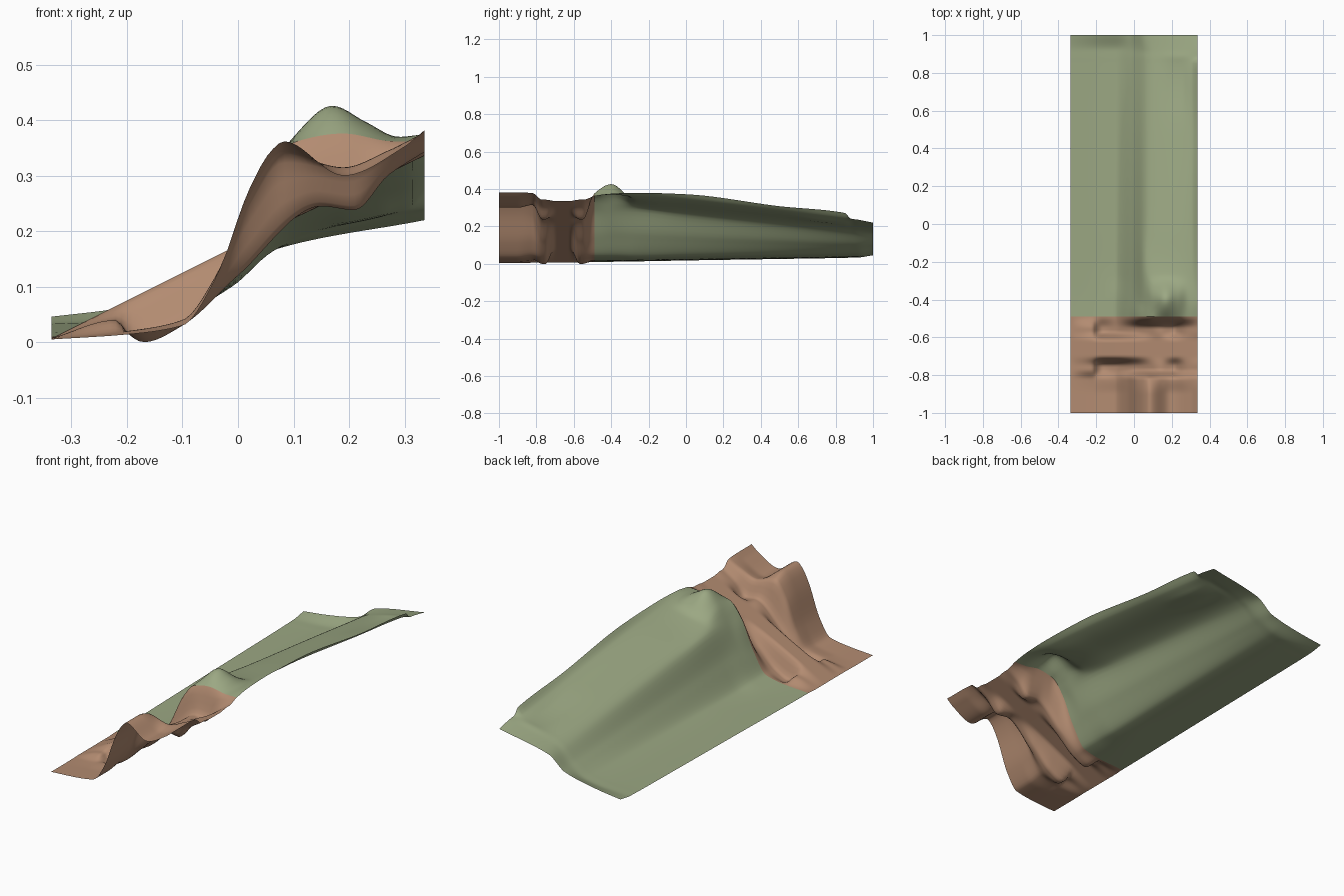
import bpy
import bmesh

if "Cube" in bpy.data.objects:
    bpy.data.objects.remove(bpy.data.objects["Cube"])


def material(name, rgb):
    m = bpy.data.materials.new(name)
    m.diffuse_color = (*rgb, 1)
    m.use_nodes = True
    m.node_tree.nodes["Principled BSDF"].inputs["Base Color"].default_value = m.diffuse_color
    return m


GREEN = material("grass green", (0.33, 0.39, 0.227))
BROWN = material("earth brown", (0.45, 0.26, 0.165))


def curve(points, t):
    """Monotone cubic through (position, value) points."""
    n = len(points)
    slopes = [(points[i + 1][1] - points[i][1]) / (points[i + 1][0] - points[i][0])
              for i in range(n - 1)]
    i = 0
    while i < n - 2 and t > points[i + 1][0]:
        i += 1

    def tangent(k):
        if k == 0:
            return slopes[0]
        if k == n - 1:
            return slopes[-1]
        a, b = slopes[k - 1], slopes[k]
        return 2 * a * b / (a + b) if a * b > 0 else 0.0

    (x0, z0), (x1, z1) = points[i], points[i + 1]
    h = x1 - x0
    s = (t - x0) / h
    return (z0 * (1 + 2 * s) * (1 - s) ** 2 + tangent(i) * h * s * (1 - s) ** 2
            + z1 * s * s * (3 - 2 * s) + tangent(i + 1) * h * s * s * (s - 1))


# Cross-sections (x, z) of the slope, from the low side to the high side
W = 0.336
bank_front = [(-W, .005), (-.2, .014), (-.1, .03), (-.04, .115), (.02, .275),
              (.06, .345), (.083, .362), (.19, .30), (.3, .352), (W, .382)]
bank_back = [(-W, .006), (-.2, .02), (-.1, .04), (-.04, .12), (.02, .26),
             (.08, .34), (.19, .315), (.27, .345), (W, .378)]
trench = [(-W, .007), (-.22, .04), (-.195, .012), (-.17, 0), (-.1, .03), (0, .12),
          (.15, .245), (.21, .238), (.27, .3), (W, .343)]
ramp = [(-W, .007), (-.2, .075), (0, .175), (.2, .27), (W, .336)]
hill_end = [(-W, .01), (-.2, .018), (-.1, .038), (-.03, .14), (.04, .29),
            (.1, .36), (.19, .376), (.28, .362), (W, .362)]
hill_top = [(-W, .011), (-.2, .018), (-.1, .038), (-.02, .15), (.05, .29),
            (.1, .37), (.17, .426), (.23, .397), (.29, .37), (W, .375)]


def meadow(low, shoulder, inner, edge):
    """Flat foot, steep flank, gentle upper field and a small edge lip."""
    return [(-W, low), (-.2, low + .006), (-.1, low + .02),
            (-.01, low * .5 + shoulder * .46), (.06, shoulder - .02), (.1, shoulder),
            (.31, inner), (W, edge)]


back_edge = [(-W, .046), (-.22, .06), (-.03, .10), (.06, .165), (W, .22)]

# Sections placed along the length
STATIONS = [(-1, bank_front), (-.9, bank_front), (-.82, bank_back), (-.77, trench),
            (-.75, trench), (-.70, ramp), (-.62, ramp), (-.57, trench), (-.55, trench),
            (-.49, hill_end), (-.40, hill_top),
            (-.27, meadow(.013, .32, .365, .38)), (0, meadow(.018, .285, .345, .372)),
            (.5, meadow(.026, .23, .285, .308)), (.85, meadow(.032, .19, .243, .272)),
            (.88, meadow(.033, .187, .237, .242)), (.92, meadow(.034, .182, .23, .236)),
            (1, back_edge)]


def spread(a, b, n):
    return [a + (b - a) * i / n for i in range(n + 1)]


def terrain(name, ys, mat):
    xs = spread(-W, W, 64)
    columns = [[(y, curve(section, x)) for y, section in STATIONS] for x in xs]
    bm = bmesh.new()
    rows = [[bm.verts.new((x, y, max(0, curve(c, y)))) for x, c in zip(xs, columns)]
            for y in ys]
    for r0, r1 in zip(rows, rows[1:]):
        for i in range(len(xs) - 1):
            bm.faces.new((r0[i], r0[i + 1], r1[i + 1], r1[i])).smooth = True
    mesh = bpy.data.meshes.new(name)
    bm.to_mesh(mesh)
    bm.free()
    mesh.materials.append(mat)
    ob = bpy.data.objects.new(name, mesh)
    bpy.context.collection.objects.link(ob)
    return ob


# Bare earth with the ramp and its two trenches
terrain("earth_bank", spread(-1, -.49, 51), BROWN)
# Long grassy slope with a knoll at the near end
terrain("grass_slope", spread(-.49, -.25, 16) + spread(-.22, .82, 26)
        + spread(.85, 1, 15), GREEN)
